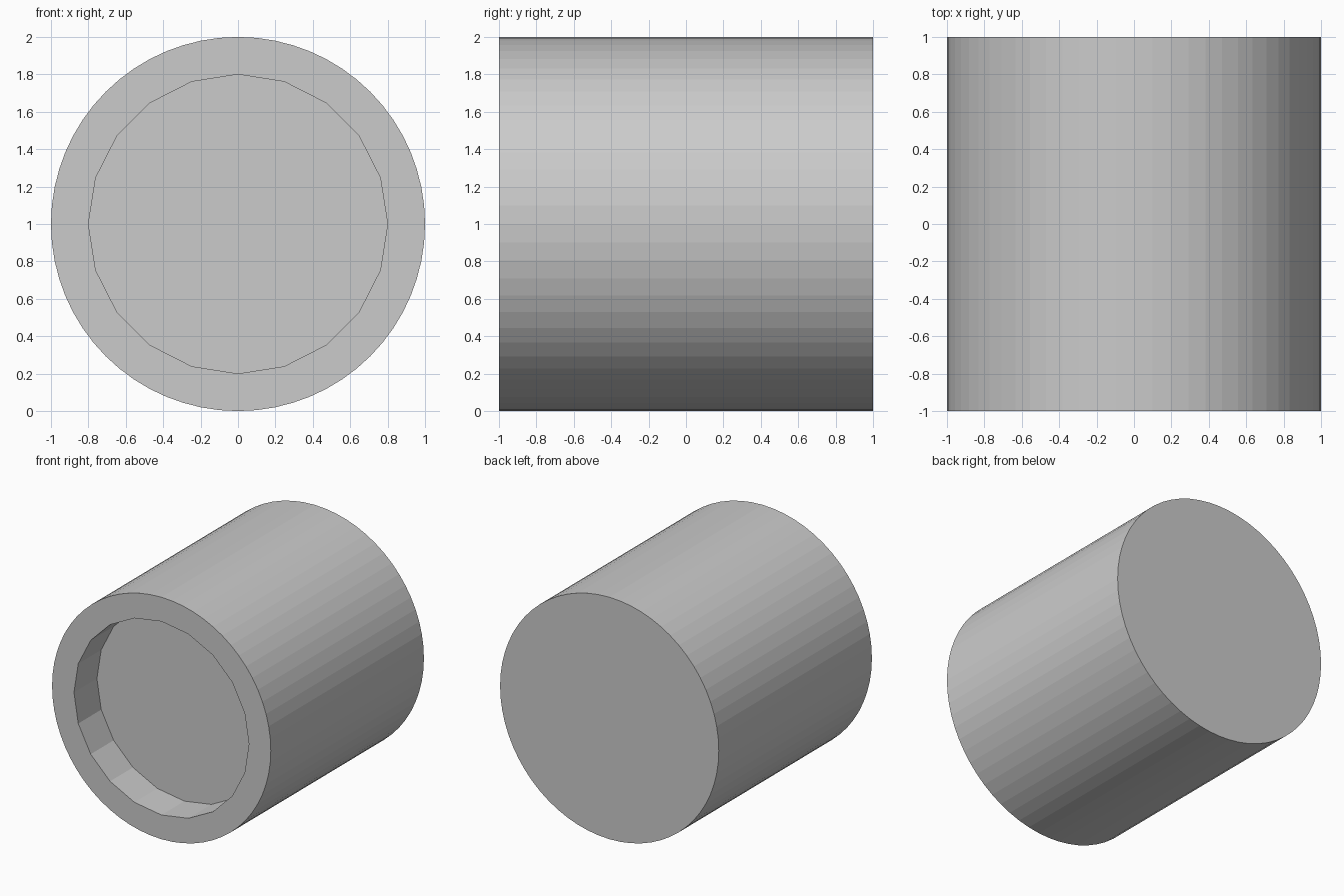
import bpy
from math import pi

if "Cube" in bpy.data.objects:
    bpy.data.objects.remove(bpy.data.objects["Cube"])


def cylinder_along_y(name, sides, radius, y_front, y_back):
    """Flat-sided cylinder lying along y, its axis at z = 1."""
    bpy.ops.mesh.primitive_cylinder_add(
        vertices=sides, radius=radius, depth=y_back - y_front,
        location=(0, (y_front + y_back) / 2, 1), rotation=(pi / 2, 0, 0))
    obj = bpy.context.object
    obj.name = name
    return obj


# Solid drum body and the shallow 20-sided recess in its front face
cutter = cylinder_along_y("recess_cutter", 20, 0.8, -1.3, -0.7)
drum = cylinder_along_y("drum_body", 64, 1.0, -1.0, 1.0)

cut = drum.modifiers.new("front_recess", 'BOOLEAN')
cut.operation = 'DIFFERENCE'
cut.solver = 'EXACT'
cut.object = cutter
bpy.ops.object.modifier_apply(modifier=cut.name)
bpy.data.objects.remove(cutter, do_unlink=True)
